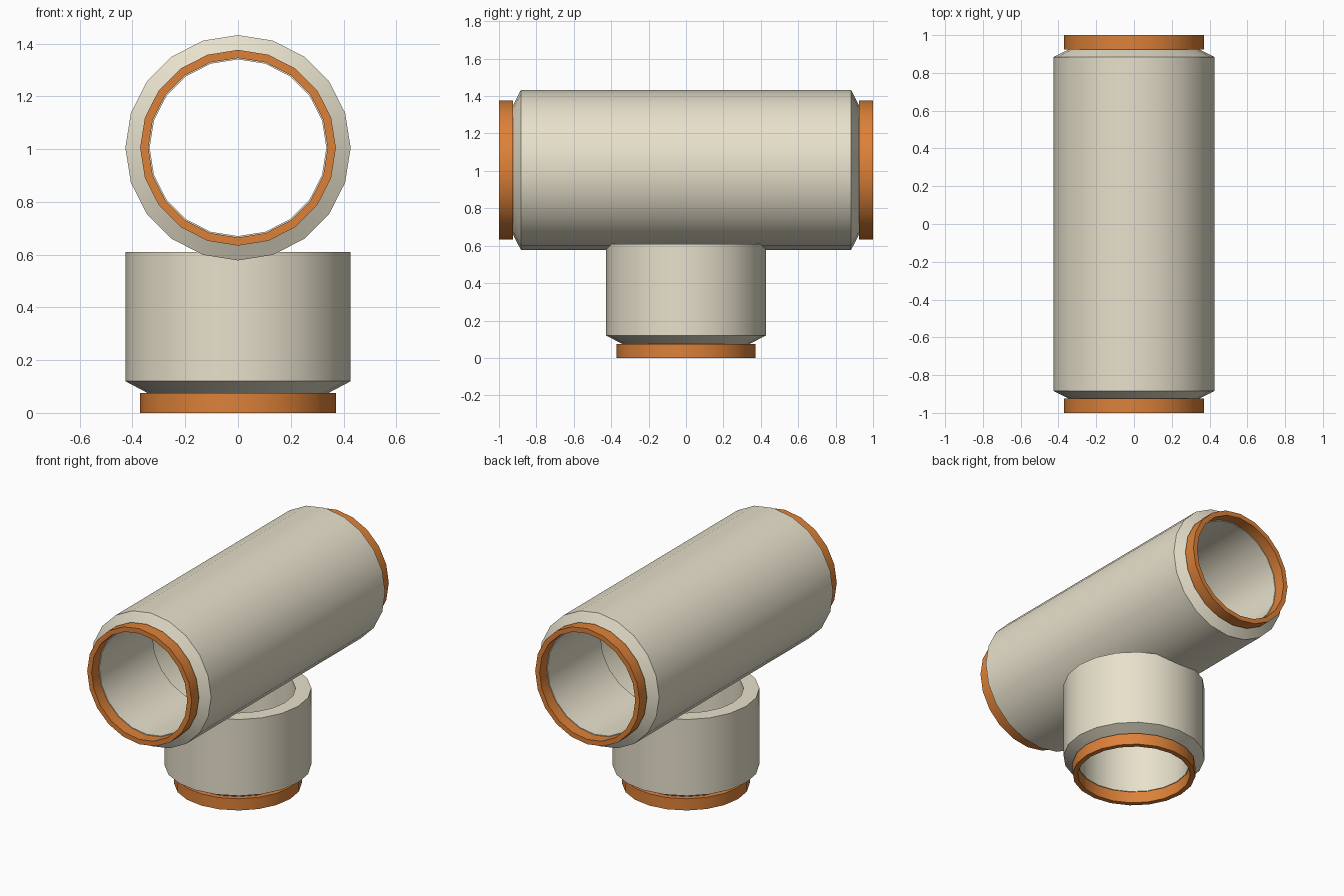
import bpy, bmesh, math
from mathutils import Matrix

if "Cube" in bpy.data.objects:
    bpy.data.objects.remove(bpy.data.objects["Cube"])

SIDES = 20
AXIS_Z = 1.005


def material(name, color):
    mat = bpy.data.materials.new(name)
    mat.diffuse_color = color
    mat.use_nodes = True
    mat.node_tree.nodes["Principled BSDF"].inputs["Base Color"].default_value = mat.diffuse_color
    return mat


cream = material("cream_plastic", (0.80, 0.75, 0.60, 1))
orange = material("orange_seal", (0.72, 0.22, 0.04, 1))


def lathe(name, profile, mat, matrix, closed=False):
    """Revolve (radius, height) points around z, then place with matrix."""
    bm = bmesh.new()
    rings = [[bm.verts.new((r * math.cos(2 * math.pi * i / SIDES),
                            r * math.sin(2 * math.pi * i / SIDES), h))
              for i in range(SIDES)] for r, h in profile]
    pairs = list(zip(rings, rings[1:]))
    if closed:
        pairs.append((rings[-1], rings[0]))
    for a, b in pairs:
        for i in range(SIDES):
            j = (i + 1) % SIDES
            bm.faces.new((a[i], a[j], b[j], b[i]))
    bm.transform(matrix)
    mesh = bpy.data.meshes.new(name)
    bm.to_mesh(mesh)
    bm.free()
    mesh.materials.append(mat)
    obj = bpy.data.objects.new(name, mesh)
    bpy.context.collection.objects.link(obj)
    bpy.ops.object.select_all(action='DESELECT')
    obj.select_set(True)
    bpy.context.view_layer.objects.active = obj
    bpy.ops.object.shade_smooth_by_angle(angle=math.radians(25))
    return obj


# Placements: upright, and lying along y through the upper axis
upright = Matrix.Identity(4)
lying = Matrix.Translation((0, 0, AXIS_Z)) @ Matrix.Rotation(math.radians(-90), 4, 'X')
flip = Matrix.Rotation(math.pi, 4, 'X')

# Half of the main pipe: inner step, bore, lip, chamfer, outer wall
half = [(0.427, -0.39), (0.335, -0.39), (0.335, -0.927),
        (0.342, -0.927), (0.427, -0.883)]
main = half + [(r, -h) for r, h in reversed(half)]
lathe("main_pipe", main, cream, lying)

# Branch pipe below, open at both ends
branch = [(0.335, 0.61), (0.335, 0.075), (0.342, 0.075),
          (0.427, 0.12), (0.427, 0.61)]
lathe("branch_pipe", branch, cream, upright, closed=True)

# Orange seal rings on the three openings
seal = [(0.34, 0), (0.371, 0), (0.371, 0.075), (0.34, 0.075)]
shift = Matrix.Translation((0, 0, -1))
for name, place in (("branch_seal", upright),
                    ("front_seal", lying @ shift),
                    ("back_seal", lying @ flip @ shift)):
    lathe(name, seal, orange, place, closed=True)

# Consistent outward normals
for obj in bpy.context.collection.objects:
    bm = bmesh.new()
    bm.from_mesh(obj.data)
    bmesh.ops.recalc_face_normals(bm, faces=bm.faces)
    bm.to_mesh(obj.data)
    bm.free()
